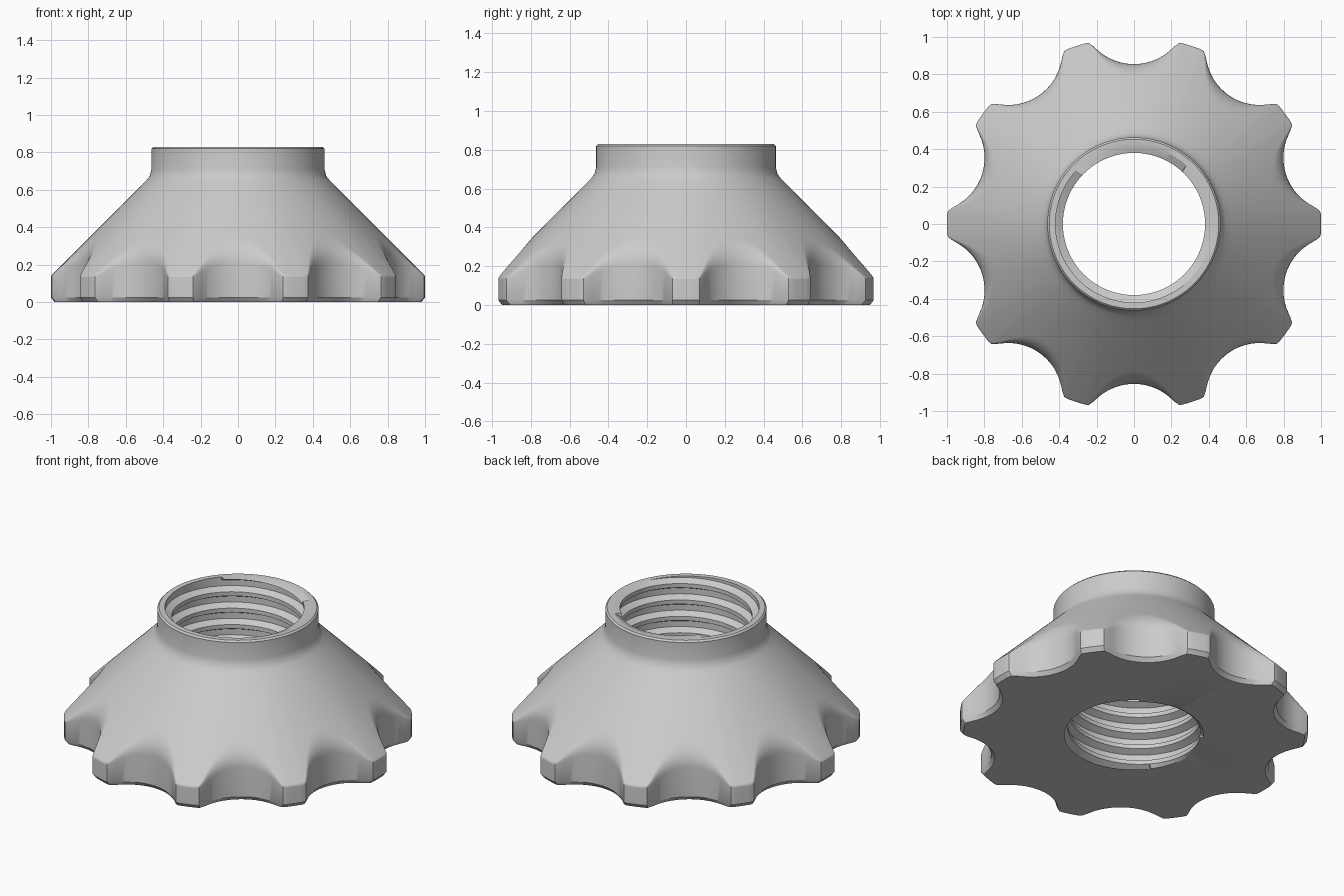
import bpy
import bmesh
from math import sin, cos, sqrt, pi, radians

cube = bpy.data.objects.get("Cube")
if cube:
    bpy.data.objects.remove(cube, do_unlink=True)

STEPS = 360          # angular divisions
LOBES = 10
HEIGHT = 0.83
CONE = 1.14          # cone surface: z = CONE - r
PITCH = 0.104
CREST, ROOT = 0.38, 0.42
BOTTOM_BORE = 0.40


def rim_radius(a):
    """Scalloped outline with rounded lobe corners."""
    seg = 2 * pi / LOBES
    phi = abs(a % seg - seg / 2)
    centre, scoop, k = 1.145, 0.29, 0.05
    under = scoop ** 2 - (centre * sin(phi)) ** 2
    r = centre * cos(phi) - sqrt(under) if under > 0 else 2
    h = max(k - abs(r - 1), 0) / k
    return min(r, 1) - h * h * k / 4


def outer_column(a):
    """Bottom face, scalloped wall, cone and collar as (r, z) points."""
    r = rim_radius(a)
    top = CONE - r
    f = 0.008 + 0.45 * (1 - r)
    pts = [(BOTTOM_BORE, 0), (r - 0.02, 0), (r, 0.025)]
    # Soft edge between wall and cone
    for i in range(8):
        t = i / 7
        pts.append((r - f * t * t, top - f * (1 - t) ** 2 + f * t * t))
    pts += [(0.52, 0.62), (0.49, 0.651), (0.472, 0.674), (0.463, 0.71),
            (0.463, 0.82), (0.453, HEIGHT), (ROOT, HEIGHT)]
    return pts


def thread_column(a):
    """Helical internal thread from the top down, clipped at both ends."""
    pts = []
    for turn in range(9, -3, -1):
        for part, r in ((0.85, CREST), (0.6, CREST), (0.4, ROOT), (0.05, ROOT)):
            z = PITCH * (turn + part + a / (2 * pi))
            if z >= HEIGHT:
                pts.append((ROOT, HEIGHT))
            elif z <= 0:
                pts.append((BOTTOM_BORE, 0))
            else:
                pts.append((r, z))
    return pts


def add_grid(bm, column):
    """Sweep a column function once around the z axis."""
    cols = []
    for s in range(STEPS + 1):
        a = 2 * pi * s / STEPS
        cols.append([bm.verts.new((r * cos(a), r * sin(a), z)) for r, z in column(a)])
    for c, d in zip(cols, cols[1:]):
        for i in range(len(c) - 1):
            quad = []
            for v in (c[i], d[i], d[i + 1], c[i + 1]):
                if all((v.co - q.co).length > 1e-5 for q in quad):
                    quad.append(v)
            if len(quad) > 2:
                bm.faces.new(quad)


bm = bmesh.new()
add_grid(bm, outer_column)
add_grid(bm, thread_column)
bmesh.ops.remove_doubles(bm, verts=bm.verts, dist=1e-5)
bmesh.ops.delete(bm, geom=[v for v in bm.verts if not v.link_faces], context='VERTS')
bmesh.ops.recalc_face_normals(bm, faces=bm.faces)
mesh = bpy.data.meshes.new("scalloped_cone_nut")
bm.to_mesh(mesh)
bm.free()

nut = bpy.data.objects.new("scalloped_cone_nut", mesh)
bpy.context.collection.objects.link(nut)

# Single grey material
grey = bpy.data.materials.new("light_grey")
grey.use_nodes = True
colour = (0.6, 0.6, 0.6, 1)
grey.diffuse_color = colour
grey.node_tree.nodes["Principled BSDF"].inputs["Base Color"].default_value = colour
mesh.materials.append(grey)

bpy.ops.object.select_all(action='DESELECT')
nut.select_set(True)
bpy.context.view_layer.objects.active = nut
bpy.ops.object.shade_smooth_by_angle(angle=radians(28))
